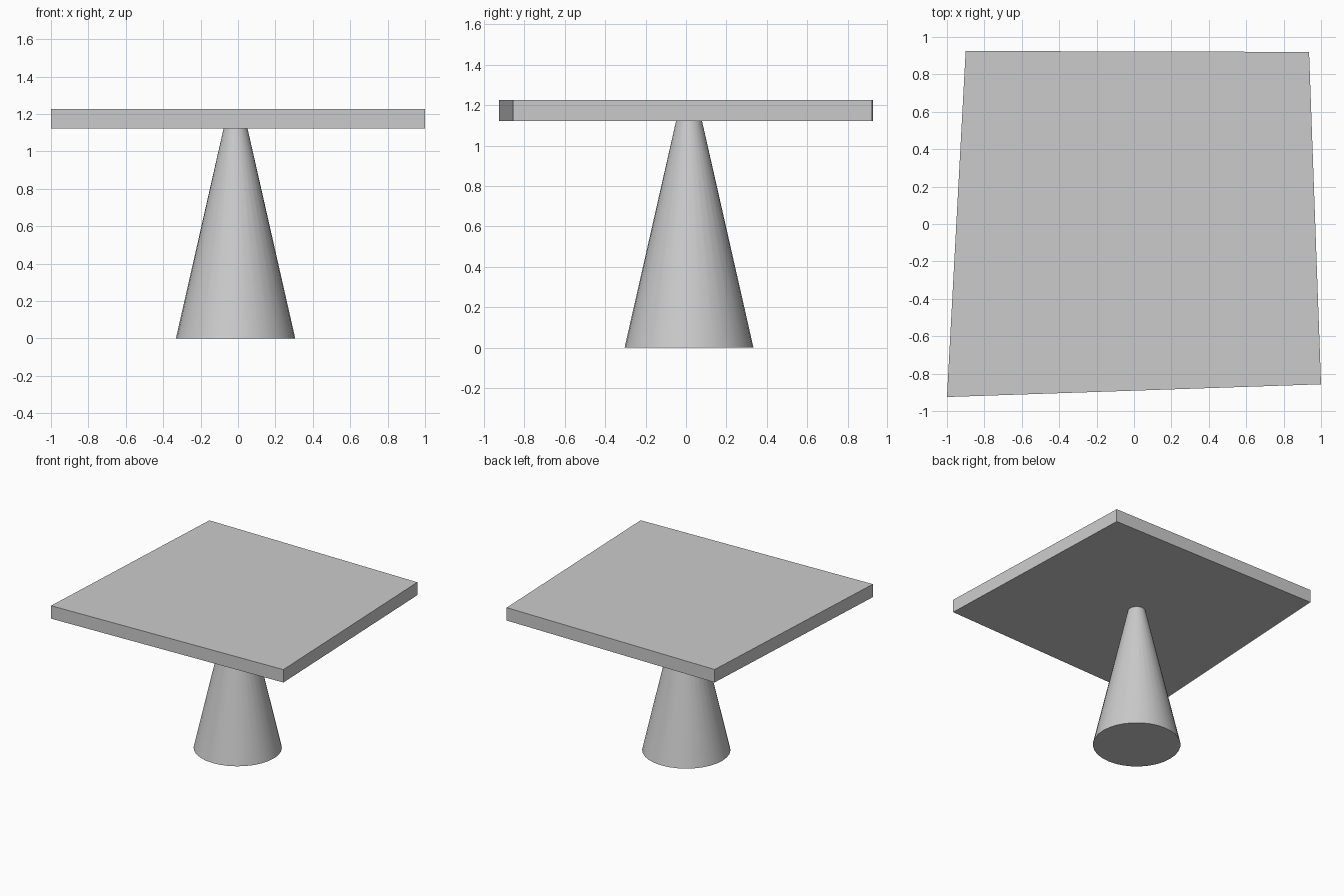
import bpy, bmesh, math

if "Cube" in bpy.data.objects:
    bpy.data.objects.remove(bpy.data.objects["Cube"])

Z_UNDER, Z_TOP = 1.123, 1.226

# Table top: slightly irregular four-sided slab
bm = bmesh.new()
outline = [(-1.0, -0.925), (1.0, -0.857), (0.936, 0.92), (-0.9, 0.925)]
face = bm.faces.new([bm.verts.new((x, y, Z_UNDER)) for x, y in outline])
ext = bmesh.ops.extrude_face_region(bm, geom=[face])
top_verts = [g for g in ext["geom"] if isinstance(g, bmesh.types.BMVert)]
bmesh.ops.translate(bm, verts=top_verts, vec=(0, 0, Z_TOP - Z_UNDER))
bmesh.ops.recalc_face_normals(bm, faces=bm.faces)
mesh = bpy.data.meshes.new("table_top")
bm.to_mesh(mesh)
bm.free()
bpy.context.collection.objects.link(bpy.data.objects.new("table_top", mesh))

# Pedestal: tapered round column
bpy.ops.mesh.primitive_cone_add(vertices=32, radius1=0.319, radius2=0.064,
                                depth=Z_UNDER, location=(-0.013, 0.015, Z_UNDER / 2))
pedestal = bpy.context.object
pedestal.name = "pedestal"
bpy.ops.object.shade_smooth_by_angle(angle=math.radians(30))
